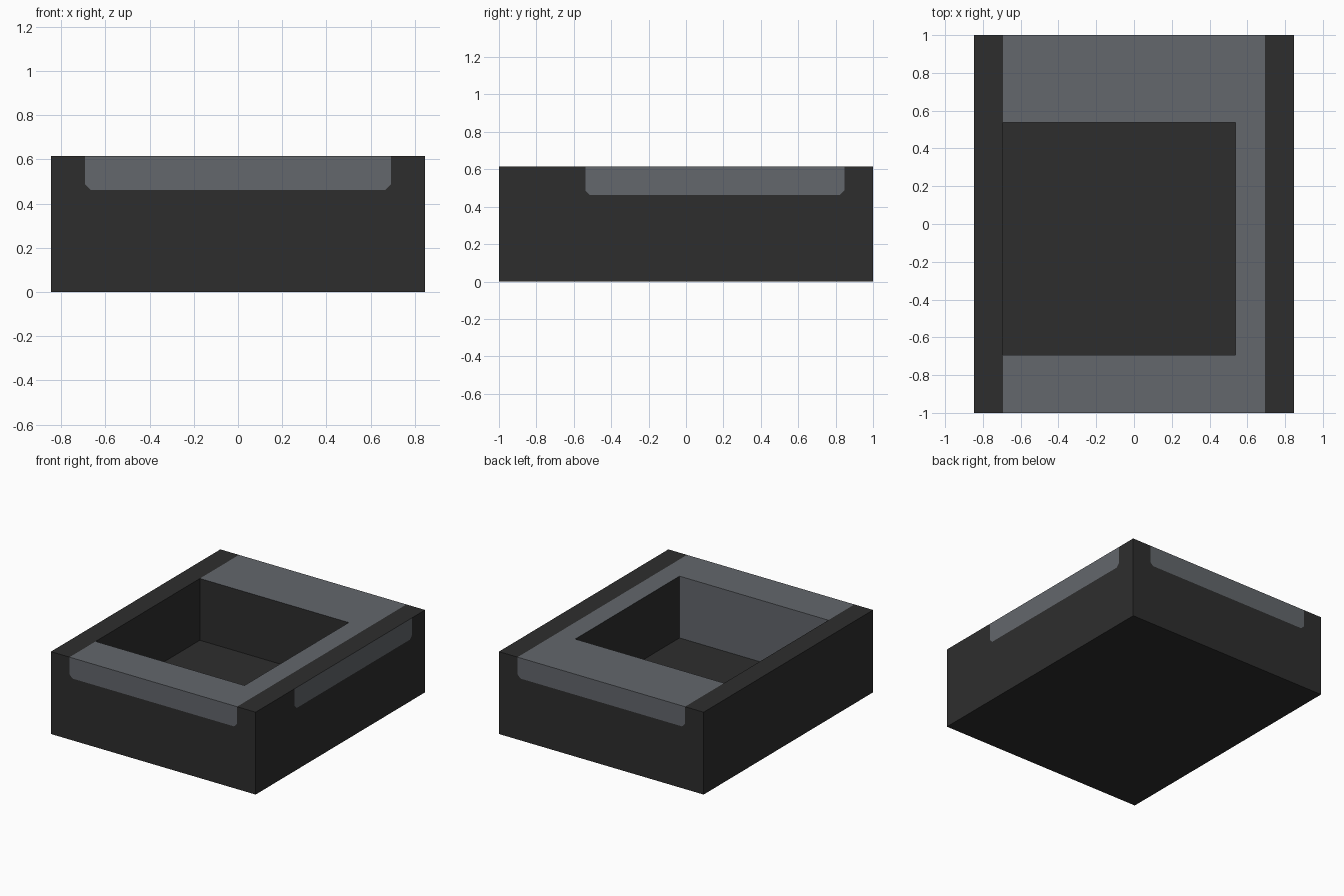
import bpy
import bmesh
from mathutils import Vector

cube = bpy.data.objects.get("Cube")
if cube:
    bpy.data.objects.remove(cube, do_unlink=True)

U = 2 / 13                       # wall thickness, the unit of the whole design
HX, HY, TOP = 5.5 * U, 1.0, 4 * U
PANEL_Z = 3 * U                  # lower edge of the side panels
ROUND = 0.025                    # corner size of the side panels


def make_material(name, colour):
    mat = bpy.data.materials.new(name)
    mat.use_nodes = True
    mat.diffuse_color = colour
    mat.node_tree.nodes["Principled BSDF"].inputs["Base Color"].default_value = colour
    return mat


def facing(bm, normal):
    bm.normal_update()
    return [f for f in bm.faces if f.normal.dot(normal) > 0.99]


def cut(bm, normal, point, direction):
    """Score a straight line across the side that faces along normal."""
    faces = facing(bm, normal)
    edges = {e for f in faces for e in f.edges}
    verts = {v for f in faces for v in f.verts}
    bmesh.ops.bisect_plane(bm, geom=faces + list(edges) + list(verts),
                           plane_co=point, plane_no=direction, dist=1e-5)


X, Y, Z = Vector((1, 0, 0)), Vector((0, 1, 0)), Vector((0, 0, 1))
bm = bmesh.new()
bmesh.ops.create_cube(bm, size=1)
for v in bm.verts:
    v.co = (v.co.x * 2 * HX, v.co.y * 2 * HY, (v.co.z + 0.5) * TOP)

# Top band and opening
for x in (-4.5 * U, 3.5 * U, 4.5 * U):
    cut(bm, Z, X * x, X)
for y in (-4.5 * U, 3.5 * U):
    cut(bm, Z, Y * y, Y)
for f in facing(bm, Z):
    if abs(f.calc_center_median().x) < 4.5 * U:
        f.material_index = 1

hole = [f for f in facing(bm, Z)
        if -4.5 * U < f.calc_center_median().x < 3.5 * U
        and -4.5 * U < f.calc_center_median().y < 3.5 * U]
for f in hole:
    f.material_index = 0
walls = bmesh.ops.extrude_face_region(bm, geom=hole)["geom"]
bmesh.ops.delete(bm, geom=hole, context="FACES_ONLY")
bmesh.ops.translate(bm, vec=(0, 0, -3 * U),
                    verts=[g for g in walls if isinstance(g, bmesh.types.BMVert)])


# Side panels, inlaid flush along the upper edge
def inlay(normal, along, low, high, reach):
    def outside(f):
        return abs(f.calc_center_median().dot(normal) - reach) > 1e-3

    lines = [(along * low, along), (along * high, -along), (Z * PANEL_Z, Z),
             (along * (low + ROUND) + Z * PANEL_Z, along + Z),
             (along * (high - ROUND) + Z * PANEL_Z, Z - along)]
    for point, direction in lines:
        cut(bm, normal, point, direction)
    for f in facing(bm, normal):
        c = f.calc_center_median()
        if not outside(f) and all((c - p).dot(d) > 0 for p, d in lines):
            f.material_index = 1


inlay(-Y, X, -4.5 * U, 4.5 * U, HY)
inlay(Y, X, -4.5 * U, 4.5 * U, HY)
inlay(X, Y, -3.5 * U, 5.5 * U, HX)

bmesh.ops.recalc_face_normals(bm, faces=bm.faces[:])
mesh = bpy.data.meshes.new("open_box")
bm.to_mesh(mesh)
bm.free()
mesh.materials.append(make_material("charcoal", (0.027, 0.027, 0.027, 1)))
mesh.materials.append(make_material("slate_grey", (0.125, 0.135, 0.15, 1)))
box = bpy.data.objects.new("open_box", mesh)
bpy.context.collection.objects.link(box)
